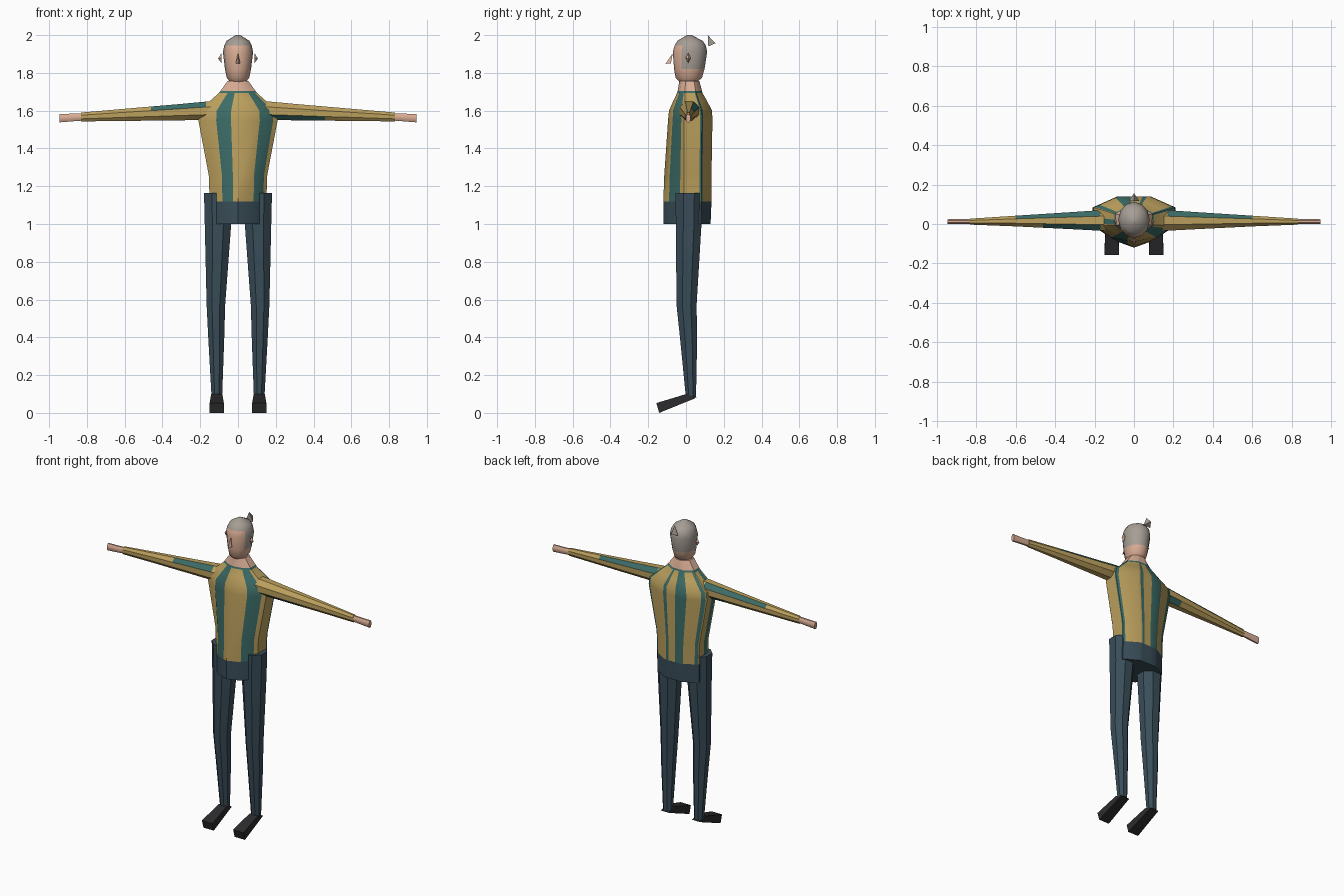
import bpy, bmesh, math
from mathutils import Vector

cube = bpy.data.objects.get("Cube")
if cube:
    bpy.data.objects.remove(cube, do_unlink=True)


def material(name, r, g, b):
    m = bpy.data.materials.new(name)
    m.use_nodes = True
    m.diffuse_color = (r, g, b, 1)
    bsdf = m.node_tree.nodes["Principled BSDF"]
    bsdf.inputs["Base Color"].default_value = (r, g, b, 1)
    bsdf.inputs["Roughness"].default_value = 0.8
    return m


GOLD = material("shirt gold", .50, .35, .11)
TEAL = material("stripe teal", .045, .15, .135)
NAVY = material("trouser blue", .042, .075, .10)
SKIN = material("skin", .70, .42, .30)
HAIR = material("hair grey", .38, .34, .30)
BLACK = material("shoe black", .025, .025, .027)


def finish(name, bm, mats, smooth=True):
    bmesh.ops.recalc_face_normals(bm, faces=bm.faces)
    mesh = bpy.data.meshes.new(name)
    bm.to_mesh(mesh)
    bm.free()
    for m in mats:
        mesh.materials.append(m)
    ob = bpy.data.objects.new(name, mesh)
    bpy.context.collection.objects.link(ob)
    if smooth:
        bpy.ops.object.select_all(action='DESELECT')
        ob.select_set(True)
        bpy.context.view_layer.objects.active = ob
        bpy.ops.object.shade_smooth_by_angle(angle=math.radians(35))
    return ob


def loft(name, rings, mats, rule=None, smooth=True):
    """Skin closed rings; rule(ring, side, centre) gives a material index."""
    bm = bmesh.new()
    vs = [[bm.verts.new(p) for p in ring] for ring in rings]
    n = len(rings[0])
    for i in range(len(rings) - 1):
        for k in range(n):
            j = (k + 1) % n
            f = bm.faces.new((vs[i][k], vs[i][j], vs[i + 1][j], vs[i + 1][k]))
            if rule:
                f.material_index = rule(i, k, f.calc_center_median())
    for i, ring in ((0, vs[0]), (-1, vs[-1])):
        f = bm.faces.new(ring)
        if rule:
            f.material_index = rule(i, 0, f.calc_center_median())
    return finish(name, bm, mats, smooth)


def octagon(ra, rb):
    """Eight-sided outline with flats on the axes, filling ra by rb."""
    for k in range(8):
        a = math.radians(45 * k - 22.5)
        c = math.cos(math.pi / 8)
        yield ra * math.cos(a) / c, rb * math.sin(a) / c


def pyramid(name, base, apex, mat):
    bm = bmesh.new()
    vs = [bm.verts.new(p) for p in base]
    top = bm.verts.new(apex)
    bm.faces.new(vs)
    for a, b in zip(vs, vs[1:] + vs[:1]):
        bm.faces.new((a, b, top))
    finish(name, bm, [mat], False)


# Torso: outline corners run from the breastbone round by +x
corners = [(0, -1), (.55, -.75), (1, -.1), (1, .6), (.4, 1),
           (-.4, 1), (-1, .6), (-1, -.1), (-.55, -.75)]
stripes = [(1.0, 1.75), (2.9, 3.12), (4.1, 4.24), (4.62, 5.1),
           (5.75, 5.95), (6.5, 6.85), (8.0, 8.68)]
params = sorted(set(float(k) for k in range(9)) | {u for s in stripes for u in s})


def outline(u):
    k = int(u)
    return Vector(corners[k % 9]).lerp(Vector(corners[(k + 1) % 9]), u - k)


levels = [(1.0, .15, .12, .13), (1.12, .15, .12, .135), (1.26, .155, .115, .135),
          (1.55, .21, .095, .14), (1.60, .205, .09, .138), (1.65, .15, .068, .112),
          (1.694, .1, .047, .087), (1.705, .092, .044, .085), (1.758, .055, .035, .07)]
torso_rings = []
for z, w, front, back in levels:
    pts = [outline(u) for u in params]
    torso_rings.append([(p.x * w, p.y * (front if p.y < 0 else back), z) for p in pts])


def torso_rule(i, k, c):
    if c.z < 1.12:
        return 2
    if c.z > 1.705:
        return 3
    if c.z > 1.694:
        return 1
    mid = (params[k] + (params + [9])[k + 1]) / 2
    return int(any(a < mid < b for a, b in stripes))


loft("torso", torso_rings, [GOLD, TEAL, NAVY, SKIN], torso_rule)

# Head with hair over the crown and back
head_levels = [(1.752, .042, -.035, .06), (1.775, .06, -.055, .085), (1.82, .069, -.063, .098),
               (1.91, .08, -.07, .112), (1.945, .073, -.06, .105), (1.97, .06, -.045, .088),
               (2.0, .012, .005, .03)]
head_rings = []
for z, w, front, back in head_levels:
    angles = [math.radians(30 * k) for k in range(12)]
    head_rings.append([(w * math.sin(a), (front + back) / 2 - (back - front) / 2 * math.cos(a), z)
                       for a in angles])
loft("head", head_rings, [SKIN, HAIR],
     lambda i, k, c: int(c.z > 1.945 or (c.z > 1.82 and c.y > -.02)))

# Nose, ears and hair knot
pyramid("nose", [(-.012, -.08, 1.85), (.012, -.08, 1.85), (0, -.07, 1.905)],
        (0, -.108, 1.848), SKIN)
for side, s in (("left", 1), ("right", -1)):
    pyramid(side + "_ear", [(s * .088, .012, 1.852), (s * .088, .025, 1.88),
                            (s * .088, .012, 1.905), (s * .088, -.002, 1.88)],
            (s * .105, .012, 1.875), SKIN)
pyramid("hair_knot", [(-.026, .118, 1.94), (.026, .118, 1.94), (0, .115, 2.0)],
        (0, .156, 1.957), HAIR)

# Arms: x, y centre, y radius, bottom z, top z
arm_levels = [(.1, .018, .05, 1.56, 1.65), (.17, .018, .052, 1.55, 1.648),
              (.32, .017, .043, 1.549, 1.634), (.46, .016, .035, 1.547, 1.622),
              (.6, .015, .027, 1.546, 1.61), (.83, .012, .015, 1.543, 1.59)]
hand_levels = [(.83, .012, .012, 1.547, 1.586), (.87, .012, .013, 1.544, 1.584),
               (.945, .012, .012, 1.538, 1.583)]
# Teal patches: octagon side -> span of x
arm_stripes = {1: {5: (.17, .46), 1: (.17, .6)},
               -1: {3: (.17, .46), 1: (.17, .6), 7: (.17, .32)}}


def limb_rings(table, s):
    return [[(s * x, yc + a, (lo + hi) / 2 + b) for a, b in octagon(r, (hi - lo) / 2)]
            for x, yc, r, lo, hi in table]


def arm_rule(s):
    def rule(i, k, c):
        lo, hi = arm_stripes[s].get(k, (9, 9))
        return int(lo < abs(c.x) < hi)
    return rule


# Legs: z, x centre, x radius, y centre, y radius
leg_levels = [(1.165, .11, .07, .015, .07), (1.0, .106, .07, .014, .068),
              (.57, .117, .049, .003, .053), (.39, .115, .042, .014, .045),
              (.085, .112, .028, .026, .027)]

for side, s in (("left", 1), ("right", -1)):
    loft(side + "_arm", limb_rings(arm_levels, s), [GOLD, TEAL], arm_rule(s))
    loft(side + "_hand", limb_rings(hand_levels, s), [SKIN])
    loft(side + "_leg", [[(s * (xc + a), yc + b, z) for a, b in octagon(rx, ry)]
                         for z, xc, rx, yc, ry in leg_levels], [NAVY])
    # Foot: wedge from heel to toe
    ankle = [(.083, .002, .1), (.142, .002, .1), (.142, .055, .08), (.083, .055, .08)]
    toe = [(.075, -.157, .052), (.15, -.157, .052), (.15, -.142, 0), (.075, -.142, 0)]
    loft(side + "_foot", [[(s * x, y, z) for x, y, z in ring] for ring in (ankle, toe)],
         [BLACK], smooth=False)
